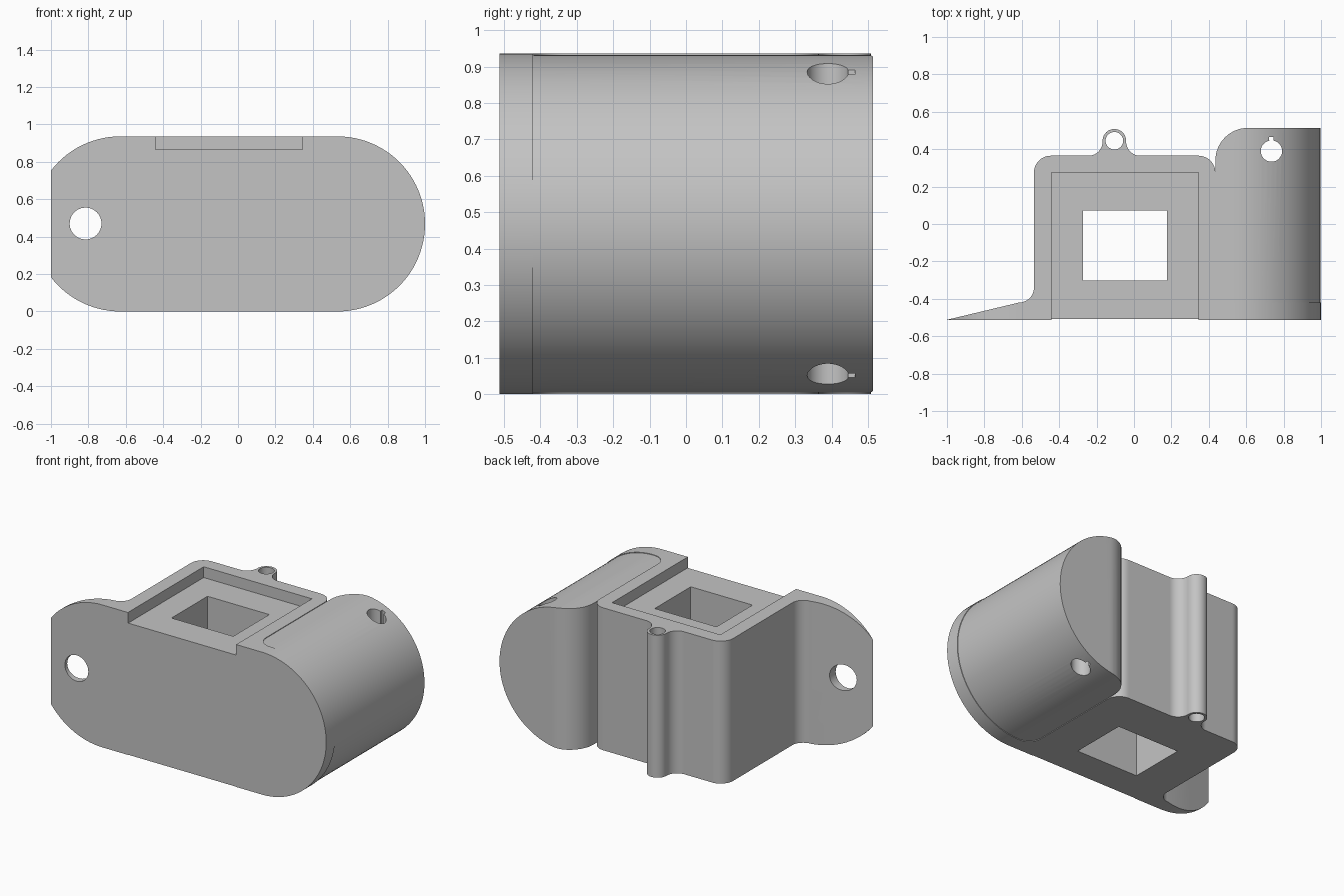
import bpy, bmesh
from math import cos, sin, radians
from mathutils import Matrix, Vector

cube = bpy.data.objects.get("Cube")
if cube:
    bpy.data.objects.remove(cube, do_unlink=True)

grey = bpy.data.materials.new("plain grey")
grey.use_nodes = True
grey.diffuse_color = (0.55, 0.55, 0.55, 1)
grey.node_tree.nodes["Principled BSDF"].inputs["Base Color"].default_value = (0.55, 0.55, 0.55, 1)

HEIGHT = 0.936
MID = HEIGHT / 2


def arc(cx, cy, r, start, end, steps=12):
    angles = [radians(start + (end - start) * i / steps) for i in range(steps + 1)]
    return [(cx + r * cos(a), cy + r * sin(a)) for a in angles]


def prism(name, outline, low, high, along_y=False):
    """Extrude a flat outline along z, or an x-z outline along y."""
    bm = bmesh.new()
    put = (lambda u, v: Vector((u, low, v))) if along_y else (lambda u, v: Vector((u, v, low)))
    step = Vector((0, high - low, 0)) if along_y else Vector((0, 0, high - low))
    face = bm.faces.new([bm.verts.new(put(u, v)) for u, v in outline])
    out = bmesh.ops.extrude_face_region(bm, geom=[face])
    bmesh.ops.translate(bm, vec=step, verts=[g for g in out["geom"] if isinstance(g, bmesh.types.BMVert)])
    bmesh.ops.recalc_face_normals(bm, faces=bm.faces)
    mesh = bpy.data.meshes.new(name)
    bm.to_mesh(mesh)
    bm.free()
    ob = bpy.data.objects.new(name, mesh)
    bpy.context.collection.objects.link(ob)
    mesh.materials.append(grey)
    return ob


def rect(x0, x1, y0, y1):
    return [(x0, y0), (x1, y0), (x1, y1), (x0, y1)]


def select(ob):
    bpy.ops.object.select_all(action="DESELECT")
    ob.select_set(True)
    bpy.context.view_layer.objects.active = ob


def combine(ob, cutter, operation="DIFFERENCE"):
    mod = ob.modifiers.new("cut", "BOOLEAN")
    mod.object, mod.operation, mod.solver = cutter, operation, "EXACT"
    select(ob)
    bpy.ops.object.modifier_apply(modifier=mod.name)
    bpy.data.objects.remove(cutter, do_unlink=True)


def stadium(inset=0):
    r = MID - inset
    return arc(0.532, MID, r, -90, 90, 48) + arc(-0.629, MID, r, 90, 270, 48)


# Housing: mounting flange, box and cable lug in one plan outline
plan = [(-1, -0.512), (1, -0.512), (1, -0.42)]
plan += arc(0.525, -0.33, 0.09, 270, 180)
plan += arc(0.345, 0.275, 0.09, 0, 90)
plan += arc(0.033, 0.44, 0.075, 270, 180)
plan += arc(-0.105, 0.445, 0.063, 0, 180, 20)
plan += arc(-0.243, 0.44, 0.075, 0, -90)
plan += arc(-0.445, 0.275, 0.09, 90, 180)
plan += arc(-0.615, -0.34, 0.08, 0, -90)
housing = prism("housing", plan, -0.1, 1.1)
combine(housing, prism("rounded_ends", stadium(), -1, 1, True), "INTERSECT")

# Openings in the housing
combine(housing, prism("lug_hole", arc(-0.105, 0.445, 0.047, 0, 350, 35), -0.2, 1.2))
combine(housing, prism("screw_hole", arc(-0.815, 0.47, 0.085, 0, 352.5, 47), -0.7, -0.3, True))
combine(housing, prism("top_recess", rect(-0.442, 0.345, -0.7, 0.275), 0.865, 1.2))
combine(housing, prism("front_panel", rect(-0.442, 0.345, -0.7, -0.509), -0.2, 1.2))
combine(housing, prism("square_shaft", rect(-0.272, 0.177, -0.302, 0.072), -0.2, 1.2))

# Side barrel with a rounded inner back corner and a keyhole
barrel_plan = [(0.435, -0.5), (1.1, -0.5), (1.1, 0.514)] + arc(0.61, 0.339, 0.175, 90, 180, 16)
barrel = prism("side_barrel", barrel_plan, -0.1, 1.1)
combine(barrel, prism("barrel_round", stadium(0.004), -1, 1, True), "INTERSECT")
keyhole = arc(0.735, 0.39, 0.057, 102, 438, 36)
keyhole += [(0.747, 0.465), (0.723, 0.465)]
combine(barrel, prism("keyhole", keyhole, -0.2, 1.2))

for part in (housing, barrel):
    select(part)
    bpy.ops.object.shade_smooth_by_angle(angle=radians(30))
